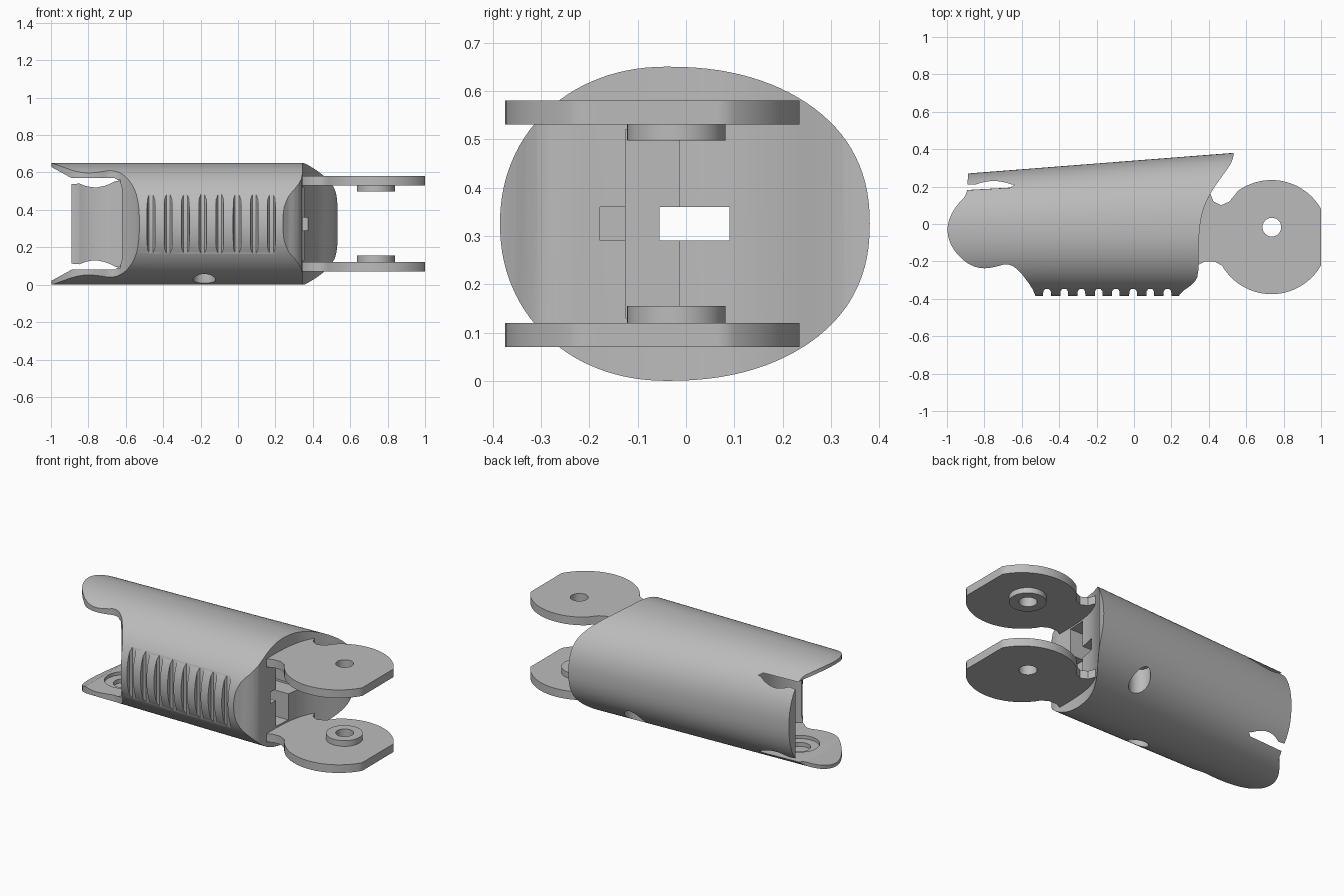
import bpy, bmesh
from math import cos, sin, pi, radians, copysign

cube = bpy.data.objects.get("Cube")
if cube:
    bpy.data.objects.remove(cube, do_unlink=True)

MID = 0.325  # height of the symmetry plane

grey = bpy.data.materials.new("plain grey")
grey.use_nodes = True
grey.diffuse_color = (0.5, 0.5, 0.5, 1)
grey.node_tree.nodes["Principled BSDF"].inputs["Base Color"].default_value = (0.5, 0.5, 0.5, 1)


def loft(name, rings):
    """Closed solid through a list of equal-length rings."""
    bm = bmesh.new()
    loops = [[bm.verts.new(p) for p in ring] for ring in rings]
    n = len(loops[0])
    for a, b in zip(loops, loops[1:]):
        for i in range(n):
            j = (i + 1) % n
            bm.faces.new((a[i], a[j], b[j], b[i]))
    bm.faces.new(loops[0])
    bm.faces.new(loops[-1])
    bmesh.ops.recalc_face_normals(bm, faces=bm.faces)
    mesh = bpy.data.meshes.new(name)
    bm.to_mesh(mesh)
    bm.free()
    mesh.materials.append(grey)
    ob = bpy.data.objects.new(name, mesh)
    bpy.context.collection.objects.link(ob)
    return ob


def prism_z(name, pts, z0, z1):
    return loft(name, [[(x, y, z) for x, y in pts] for z in (z0, z1)])


def prism_y(name, pts, y0, y1):
    return loft(name, [[(x, y, z) for x, z in pts] for y in (y0, y1)])


def circle(cx, cy, r, n=48):
    return [(cx + r * cos(2 * pi * i / n), cy + r * sin(2 * pi * i / n)) for i in range(n)]


def box(name, x0, x1, y0, y1, z0, z1):
    return prism_z(name, [(x0, y0), (x1, y0), (x1, y1), (x0, y1)], z0, z1)


def rounded(pts, times=2):
    """Corner cutting that leaves long edges straight."""
    for _ in range(times):
        out = []
        for i, (x, y) in enumerate(pts):
            for nx, ny in (pts[i - 1], pts[(i + 1) % len(pts)]):
                d = ((nx - x) ** 2 + (ny - y) ** 2) ** 0.5
                t = min(0.25, 0.03 / d)
                out.append((x + (nx - x) * t, y + (ny - y) * t))
        pts = out
    return pts


def carve(ob, cutter, operation='DIFFERENCE'):
    mod = ob.modifiers.new("carve", 'BOOLEAN')
    mod.object, mod.operation, mod.solver = cutter, operation, 'EXACT'
    bpy.context.view_layer.objects.active = ob
    bpy.ops.object.modifier_apply(modifier=mod.name)
    bpy.data.objects.remove(cutter, do_unlink=True)


def smooth(ob, angle=35):
    bpy.ops.object.select_all(action='DESELECT')
    ob.select_set(True)
    bpy.context.view_layer.objects.active = ob
    bpy.ops.object.shade_smooth_by_angle(angle=radians(angle))


def section(x, n=112):
    """Egg-shaped cross-section whose back grows towards the clevis end."""
    back = 0.31 + 0.11 * (x + 0.89) / 1.42
    ring = []
    for i in range(n):
        c, s = cos(2 * pi * i / n), sin(2 * pi * i / n)
        ry, e = (back, 2 / 2.25) if c > 0 else (0.345, 2 / 2.1)
        ring.append((x, -0.04 + copysign(ry * abs(c) ** e, c),
                     MID + copysign(MID * abs(s) ** e, s)))
    return ring


# Shell: lofted egg section trimmed by its plan outline
body = loft("finger_shell", [section(x) for x in (-1.1, -0.4, 0.2, 0.7)])
outline = [(-0.885, 0.5), (0.535, 0.5), (0.535, 0.35), (0.49, 0.28), (0.43, 0.2),
           (0.38, 0.11), (0.355, 0.02), (0.345, -0.1), (0.345, -0.3), (0.23, -0.38),
           (0.2, -0.5), (-0.5, -0.5), (-0.53, -0.36), (-0.62, -0.24), (-0.68, -0.21), (-0.74, -0.23),
           (-0.81, -0.24), (-0.88, -0.22), (-0.95, -0.16), (-0.99, -0.09), (-1, -0.02),
           (-0.98, 0.05), (-0.94, 0.11), (-0.89, 0.16)]
carve(body, prism_z("plan_cutter", rounded(outline), -0.2, 0.9), 'INTERSECT')

# Socket at the open end, with flared lips
half = [(-1.1, 0.365), (-0.99, 0.3), (-0.89, 0.245), (-0.66, 0.245), (-0.63, 0.225), (-0.62, 0.19)]
lips = [(x, MID + h) for x, h in half] + [(x, MID - h) for x, h in reversed(half)]
carve(body, prism_y("lip_cutter", lips, -0.6, 0.21))
carve(body, prism_z("socket_cutter", circle(-0.75, -0.02, 0.25), 0.09, 0.56))

# Pivot recesses in both lips
carve(body, prism_z("recess_cutter", circle(-0.76, -0.02, 0.11), 0.06, 0.59))
carve(body, prism_z("pin_cutter", circle(-0.76, -0.02, 0.06), 0.035, 0.615))

# Grip grooves across the front
for i in range(8):
    x = -0.465 + i * 0.092
    front = [(x - 0.024, -0.5), (x - 0.02, -0.36), (x - 0.01, -0.347),
             (x + 0.01, -0.347), (x + 0.02, -0.36), (x + 0.024, -0.5)]
    carve(body, prism_z("groove_cutter", front, 0.14, 0.51))

# Tendon channel, tall slot and keyway in the clevis end
carve(body, box("channel_cutter", -0.7, 0.6, -0.055, 0.09, 0.29, 0.36))
carve(body, box("slot_cutter", 0.1, 0.6, -0.125, -0.015, 0.13, 0.52))
carve(body, box("key_cutter", 0.25, 0.6, -0.178, -0.1, 0.29, 0.36))

# Screw holes underneath
for x, y in ((-0.18, -0.185), (0.17, 0.25)):
    carve(body, prism_z("screw_cutter", circle(x, y, 0.06), -0.1, 0.2))
smooth(body)

# Clevis plates with inner bosses
arc = [(0.735 + 0.305 * cos(radians(a)), -0.07 + 0.305 * sin(radians(a))) for a in range(-150, 127, 4)]
arc = [(min(x, 1.0), y) for x, y in arc]
neck = [(0.51, 0.12), (0.465, 0.1), (0.425, 0.12), (0.405, 0.17), (0.36, 0.17), (0.25, 0.1),
        (0.25, -0.2), (0.34, -0.22), (0.38, -0.2), (0.43, -0.2)]
for side, z0, z1, b0, b1 in (("lower", 0.07, 0.12, 0.11, 0.155), ("upper", 0.53, 0.58, 0.497, 0.54)):
    plate = prism_z(side + "_clevis_plate", arc + neck, z0, z1)
    carve(plate, prism_z("boss_cutter", circle(0.737, -0.02, 0.102), b0, b1), 'UNION')
    carve(plate, prism_z("pivot_cutter", circle(0.737, -0.017, 0.05), -0.1, 0.8))
    smooth(plate)
